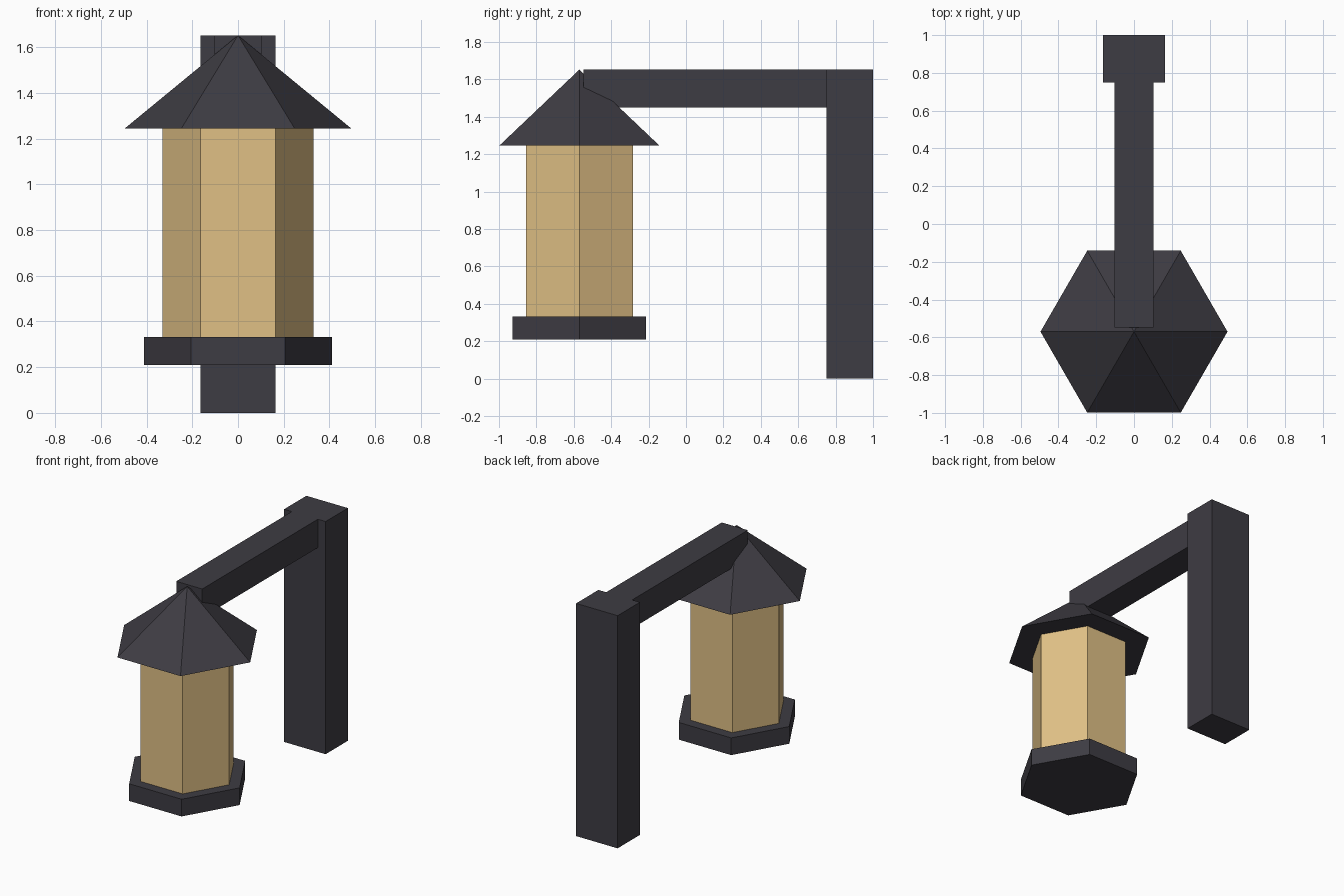
import bpy
import bmesh
from mathutils import Matrix, Vector

cube = bpy.data.objects.get("Cube")
if cube:
    bpy.data.objects.remove(cube, do_unlink=True)


def make_material(name, colour):
    mat = bpy.data.materials.new(name)
    mat.use_nodes = True
    mat.diffuse_color = colour
    mat.node_tree.nodes["Principled BSDF"].inputs["Base Color"].default_value = colour
    return mat


iron = make_material("dark iron", (0.048, 0.045, 0.056, 1))
glow = make_material("warm glass", (0.745, 0.527, 0.235, 1))


def finish(name, bm, mat):
    mesh = bpy.data.meshes.new(name)
    bmesh.ops.recalc_face_normals(bm, faces=bm.faces)
    bm.to_mesh(mesh)
    bm.free()
    mesh.materials.append(mat)
    obj = bpy.data.objects.new(name, mesh)
    bpy.context.collection.objects.link(obj)
    return obj


def box(name, low, high, mat):
    low, high = Vector(low), Vector(high)
    bm = bmesh.new()
    bmesh.ops.create_cube(bm, size=1, matrix=Matrix.LocRotScale((low + high) / 2, None, high - low))
    return finish(name, bm, mat)


LANTERN_Y = -0.57


def hexagon(name, radius, top_radius, bottom, top, mat):
    """Six-sided prism or pyramid with corners on the x axis."""
    bm = bmesh.new()
    bmesh.ops.create_cone(bm, cap_ends=True, segments=6, radius1=radius, radius2=top_radius,
                          depth=top - bottom)
    # Turn a corner onto the x axis whatever the starting angle
    corner = max((v.co for v in bm.verts), key=lambda c: c.xy.length)
    turn = Matrix.Rotation(-corner.xy.to_3d().to_2d().angle_signed(Vector((1, 0))) * -1, 4, "Z")
    if abs((turn @ corner).y) > 0.001:
        turn.invert()
    place = Matrix.Translation((0, LANTERN_Y, (top + bottom) / 2))
    bmesh.ops.transform(bm, matrix=place @ turn, verts=bm.verts)
    bmesh.ops.remove_doubles(bm, verts=bm.verts, dist=0.0001)
    return finish(name, bm, mat)


# Support: upright post and horizontal arm
box("post", (-0.163, 0.75, 0), (0.163, 1, 1.652), iron)
box("arm", (-0.102, -0.547, 1.45), (0.102, 0.755, 1.652), iron)

# Lantern: base tray, glass body and pointed roof
hexagon("lantern_base", 0.412, 0.412, 0.21, 0.332, iron)
hexagon("lantern_glass", 0.33, 0.33, 0.332, 1.245, glow)
hexagon("lantern_roof", 0.495, 0, 1.245, 1.652, iron)
